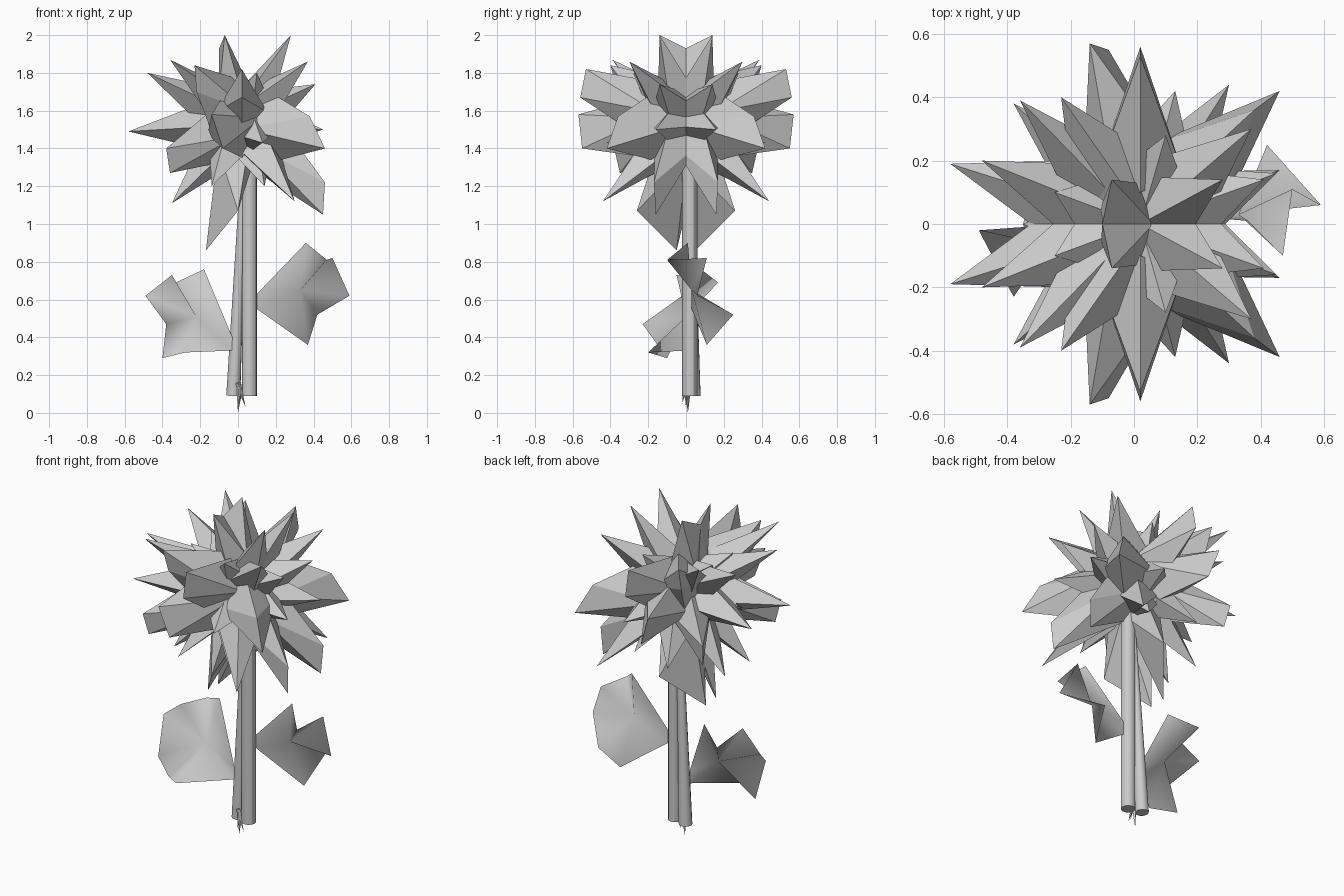
import bpy, bmesh
from mathutils import Vector

cube = bpy.data.objects.get("Cube")
if cube:
    bpy.data.objects.remove(cube)

grey = bpy.data.materials.new("plain grey")
grey.use_nodes = True
shade = (0.6, 0.6, 0.6, 1)
grey.diffuse_color = shade
grey.node_tree.nodes["Principled BSDF"].inputs["Base Color"].default_value = shade

CENTRE = Vector((0.02, 0, 1.53))


def finish(bm, name, smooth=False, mirror=False):
    """Turn a bmesh into a named, coloured object."""
    bmesh.ops.recalc_face_normals(bm, faces=bm.faces)
    mesh = bpy.data.meshes.new(name)
    bm.to_mesh(mesh)
    bm.free()
    mesh.materials.append(grey)
    for face in mesh.polygons:
        face.use_smooth = smooth
    obj = bpy.data.objects.new(name, mesh)
    bpy.context.collection.objects.link(obj)
    if mirror:
        mod = obj.modifiers.new("other side", 'MIRROR')
        mod.use_axis = (False, True, False)
        mod.use_mirror_merge = False
    return obj


def petal(bm, width, tip, end=None):
    """Add a faceted spike; a second end point makes it a broad blade."""
    a = Vector(tip)
    b = Vector(end or tip)
    out = ((a + b) / 2 - CENTRE).normalized()
    side = a - b if end else out.cross(Vector((0, 0, 1)))
    side = (side - out * side.dot(out)).normalized()
    across = out.cross(side)
    root = CENTRE + out * 0.17
    left, right = root + side * width, root - side * width
    for sign in (1, -1):
        ridge = root + across * width * 0.85 * sign
        faces = [(left, a, ridge), (b, right, ridge)]
        if end:
            faces.append((a, b, ridge))
        for corners in faces:
            bm.faces.new([bm.verts.new(p) for p in corners])


def add_petals(name, specs):
    bm = bmesh.new()
    for spec in specs:
        petal(bm, *spec)
    bmesh.ops.remove_doubles(bm, verts=bm.verts, dist=0.0001)
    finish(bm, name, mirror=True)


# Flower head: solid heart with petals mirrored front to back
heart = bmesh.new()
bmesh.ops.create_icosphere(heart, subdivisions=1, radius=0.2)
bmesh.ops.translate(heart, verts=heart.verts, vec=CENTRE)
finish(heart, "flower_heart")

add_petals("upper_petals", [
    (0.14, (-0.48, 0.2, 1.8)),
    (0.13, (-0.36, 0.39, 1.87)),
    (0.18, (-0.23, 0.4, 1.84), (-0.22, 0.36, 1.7)),
    (0.16, (0.02, 0.53, 1.82), (0.02, 0.56, 1.67)),
    (0.14, (0.37, 0.3, 1.86)),
    (0.13, (0.41, 0.14, 1.74)),
    (0.12, (0.28, 0.14, 2.0)),
    (0.11, (-0.07, 0.14, 2.0), (-0.1, 0, 1.93)),
    (0.12, (-0.25, 0.1, 1.76)),
    (0.12, (0.1, 0.28, 1.8)),
])
add_petals("middle_petals", [
    (0.16, (-0.58, 0.19, 1.49)),
    (0.18, (-0.14, 0.57, 1.58), (-0.08, 0.55, 1.4)),
    (0.2, (0.38, 0.36, 1.57), (0.46, 0.42, 1.4)),
    (0.14, (0.13, 0.42, 1.43)),
    (0.13, (0.45, 0.16, 1.5)),
    (0.15, (-0.38, 0.38, 1.4), (-0.36, 0.35, 1.27)),
    (0.13, (-0.35, 0, 1.5), (-0.33, 0.08, 1.45)),
])
add_petals("lower_petals", [
    (0.14, (0.3, 0.44, 1.12)),
    (0.15, (0.46, 0.17, 1.22), (0.45, 0.16, 1.05)),
    (0.14, (-0.35, 0.12, 1.11)),
    (0.13, (-0.17, 0.05, 0.86), (0, 0.26, 1.07)),
    (0.13, (0.14, 0.3, 1.2)),
    (0.13, (-0.14, 0.38, 1.2)),
])


def stalk(name, low, high, r_low, r_high, sides=12):
    """Upright tube between two points."""
    bm = bmesh.new()
    rod = Vector(high) - Vector(low)
    bmesh.ops.create_cone(bm, cap_ends=True, segments=sides, radius1=r_low,
                          radius2=r_high, depth=rod.length)
    turn = rod.to_track_quat('Z', 'Y').to_matrix()
    bmesh.ops.rotate(bm, verts=bm.verts, matrix=turn)
    bmesh.ops.translate(bm, verts=bm.verts, vec=(Vector(low) + Vector(high)) / 2)
    obj = finish(bm, name)
    bpy.ops.object.select_all(action='DESELECT')
    obj.select_set(True)
    bpy.context.view_layer.objects.active = obj
    if sides > 6:
        bpy.ops.object.shade_smooth_by_angle()


# Stem of two stalks with small root spikes
stalk("main_stem", (0.06, 0.02, 0.09), (0.06, 0.02, 1.4), 0.04, 0.04)
stalk("side_stem", (-0.025, 0.04, 0.09), (0.035, 0.02, 1.4), 0.038, 0.015)
stalk("root_centre", (0.01, 0.01, 0.15), (0, 0.01, 0), 0.02, 0, 4)
stalk("root_side", (0.0, 0, 0.16), (0.04, 0.0, 0.03), 0.015, 0, 4)
stalk("root_front", (0.01, 0, 0.15), (0.01, -0.02, 0.05), 0.015, 0, 4)


def leaf(name, hub, rim):
    """Thin sheet fanned from a hub to its rim."""
    bm = bmesh.new()
    middle = bm.verts.new(hub)
    ring = [bm.verts.new(p) for p in rim]
    for a, b in zip(ring, ring[1:] + ring[:1]):
        bm.faces.new((middle, a, b))
    finish(bm, name, smooth=True)


leaf("left_leaf", (0.33, 0.03, 0.65), [
    (0.1, 0.03, 0.63), (0.36, 0.01, 0.9), (0.47, -0.1, 0.81), (0.5, 0.11, 0.82),
    (0.59, 0.06, 0.62), (0.42, 0.25, 0.52), (0.37, 0.11, 0.36), (0.1, 0.03, 0.55)])
leaf("right_leaf", (-0.22, 0, 0.51), [
    (-0.03, 0.01, 0.4), (-0.18, 0.08, 0.76), (-0.33, 0.17, 0.69),
    (-0.35, -0.05, 0.73), (-0.49, -0.02, 0.62), (-0.38, -0.23, 0.47),
    (-0.4, -0.1, 0.29), (-0.28, -0.2, 0.32), (-0.03, 0.01, 0.33)])
